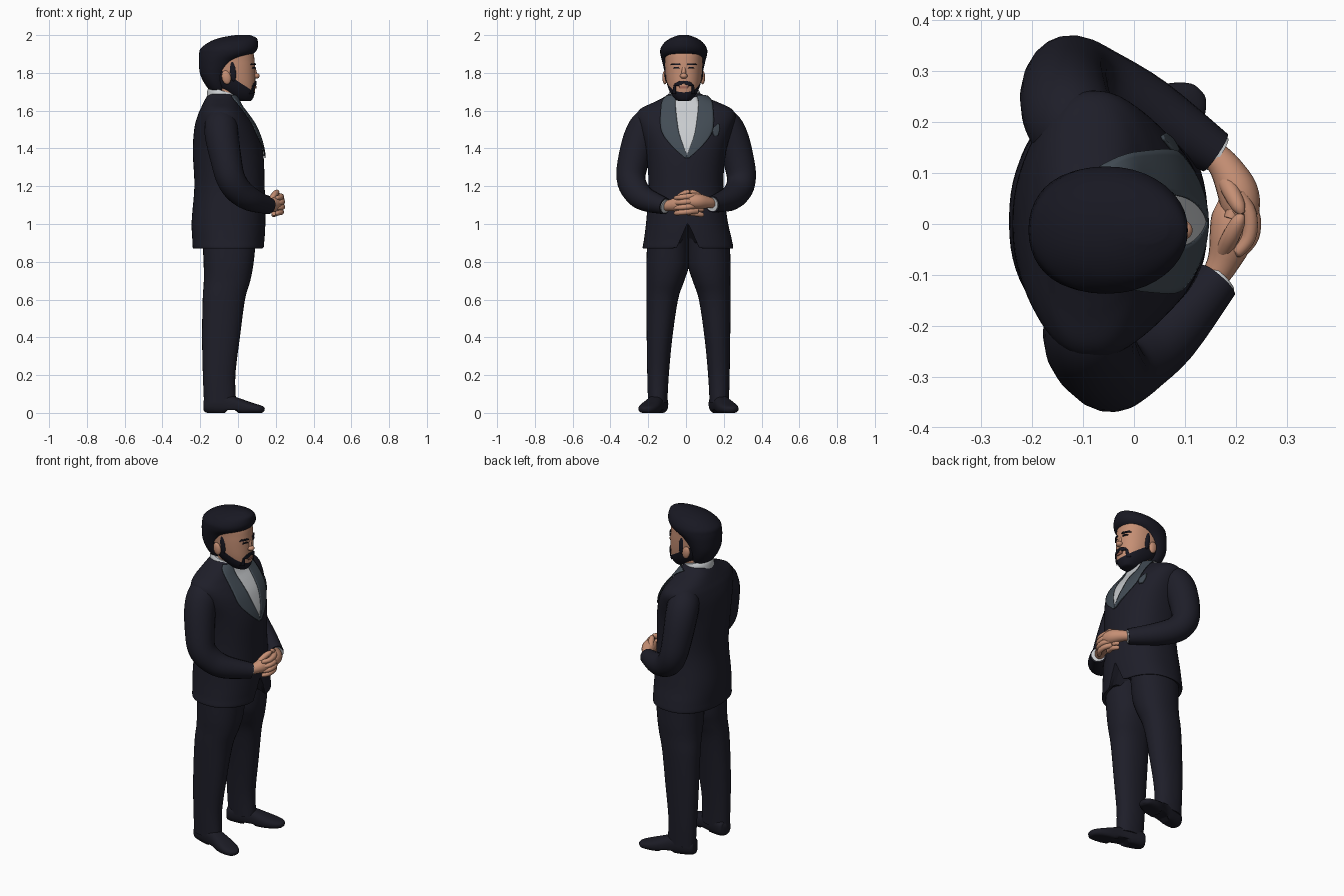
import bpy, bmesh, math
from mathutils import Vector, Matrix
from mathutils.bvhtree import BVHTree

cube = bpy.data.objects.get("Cube")
if cube:
    bpy.data.objects.remove(cube)


def material(name, *rgb):
    m = bpy.data.materials.new(name)
    m.use_nodes = True
    m.diffuse_color = (*rgb, 1)
    bsdf = next(n for n in m.node_tree.nodes if n.type == 'BSDF_PRINCIPLED')
    bsdf.inputs["Base Color"].default_value = (*rgb, 1)
    return m


SUIT = material("navy suit", .013, .013, .022)
SLATE = material("slate lapel", .055, .072, .09)
SHIRT = material("white shirt", .58, .6, .62)
SKIN = material("skin", .56, .275, .175)
HAIR = material("black hair", .009, .009, .016)
SHOE = material("dark shoe leather", .011, .011, .018)
LIP = material("lip", .36, .14, .1)


def finish(name, bm, *mats, angle=50):
    bmesh.ops.recalc_face_normals(bm, faces=bm.faces)
    me = bpy.data.meshes.new(name)
    bm.to_mesh(me)
    bm.free()
    for m in mats:
        me.materials.append(m)
    me.shade_smooth()
    me.set_sharp_from_angle(angle=math.radians(angle))
    ob = bpy.data.objects.new(name, me)
    bpy.context.collection.objects.link(ob)
    return ob


def smooth_rows(rows, steps):
    """Catmull-Rom interpolation of number tuples."""
    out = []
    for i in range(len(rows) - 1):
        a, b, c, d = (rows[max(0, min(len(rows) - 1, i + k))] for k in (-1, 0, 1, 2))
        for s in range(steps):
            t = s / steps
            out.append([q + t / 2 * (r - p + t * (2*p - 5*q + 4*r - w + t * (3*(q - r) + w - p)))
                        for p, q, r, w in zip(a, b, c, d)])
    return out + [list(rows[-1])]


def sweep(rows, path=False, power=2, n=32, steps=5, warp=None):
    """Rows are x, y, z, half width, half depth; level rings, or rings across a path."""
    bm = bmesh.new()
    rows = smooth_rows(rows, steps)
    pts = [Vector(r[:3]) for r in rows]
    side, up, rings = Vector((1, 0, 0)), Vector((0, 1, 0)), []
    for i, r in enumerate(rows):
        if path:
            t = (pts[min(i + 1, len(pts) - 1)] - pts[max(i - 1, 0)]).normalized()
            side = t.cross((0, 0, 1)) if i == 0 else side - t * side.dot(t)
            side.normalize()
            up = side.cross(t)
        ring = []
        for k in range(n):
            a = math.tau * k / n
            c, s = math.cos(a), math.sin(a)
            u = math.copysign(abs(c) ** (2 / power), c) * max(r[3], .001)
            v = math.copysign(abs(s) ** (2 / power), s) * max(r[4], .001)
            ring.append(bm.verts.new(pts[i] + side * u + up * v))
        rings.append(ring)
    for p, q in zip(rings, rings[1:]):
        for k in range(n):
            bm.faces.new((p[k], p[k - 1], q[k - 1], q[k]))
    for ring, c in ((rings[0], pts[0]), (rings[-1], pts[-1])):
        mid = bm.verts.new(c)
        for k in range(n):
            bm.faces.new((ring[k], ring[k - 1], mid))
    if warp:
        for v in bm.verts:
            v.co = warp(v.co)
    return bm


def tube(name, mat, *rows):
    rows = [(*r, r[3]) for r in rows]
    return finish(name, sweep(rows, path=True, n=20, steps=4), mat)


def ball(name, mat, center, size, tilt=0):
    bm = bmesh.new()
    m = Matrix.Translation(center) @ Matrix.Rotation(tilt, 4, 'Y') @ Matrix.Diagonal((*size, 1))
    bmesh.ops.create_uvsphere(bm, u_segments=24, v_segments=14, radius=1, matrix=m)
    return finish(name, bm, mat)


def drape(name, mat, target, rows, lift=.004, across=8):
    """Thin plate laid on the target's front; rows are z, y from, y to."""
    tree = BVHTree.FromPolygons([v.co for v in target.data.vertices],
                                [p.vertices for p in target.data.polygons])
    bm, grid = bmesh.new(), []
    for z, y0, y1 in smooth_rows(rows, 6):
        line = []
        for k in range(across + 1):
            y = y0 + (y1 - y0) * k / across
            hit, normal, _, _ = tree.ray_cast(Vector((1, y, z)), Vector((-1, 0, 0)))
            line.append(bm.verts.new(hit + normal * lift) if hit else None)
        grid.append(line)
    for p, q in zip(grid, grid[1:]):
        for k in range(across):
            quad = (p[k], p[k + 1], q[k + 1], q[k])
            if all(quad):
                bm.faces.new(quad)
    ob = finish(name, bm, mat)
    mod = ob.modifiers.new("thickness", 'SOLIDIFY')
    mod.thickness, mod.offset = .006, 0
    return ob


# Jacket body, with the front hem cut away in a narrow inverted V
def cutaway(p):
    if p.x > 0 and p.z < 1.01:
        p.z = max(p.z, 1.01 - 2.3 * abs(p.y - .01))
    return p


jacket = finish("jacket_body", sweep([
    (-.05, .01, .9, .15, .2), (-.05, .01, .87, .186, .238), (-.05, .01, .92, .192, .232),
    (-.05, .005, 1.02, .195, .215), (-.045, 0, 1.2, .186, .198), (-.053, 0, 1.38, .186, .212),
    (-.067, 0, 1.5, .165, .245), (-.08, 0, 1.57, .135, .262), (-.087, 0, 1.61, .111, .24),
    (-.088, 0, 1.64, .096, .18), (-.087, -.003, 1.665, .084, .125), (-.085, -.005, 1.69, .07, .085)],
    power=2.3, n=64, steps=6, warp=cutaway), SUIT)

# Shirt front, lapels and pocket square
drape("shirt_front", SHIRT, jacket, [(1.67, -.065, .06), (1.6, -.07, .075), (1.5, -.05, .06),
                                     (1.42, -.026, .038), (1.36, 0, .012)])
for side, s in (("left", 1), ("right", -1)):
    edge = [(1.675, .05, .1), (1.63, .06, .133), (1.5, .045, .135), (1.42, .022, .086), (1.35, -.006, .012)]
    drape(side + "_lapel", SLATE, jacket, [(z, s * a + .005, s * b + .005) for z, a, b in edge], lift=.008)
drape("pocket_square", SLATE, jacket, [(1.465, .145, .165), (1.5, .14, .175), (1.53, .165, .172)])

# Sleeves set into the shoulders, with narrow cuffs
sleeves = {
    "left": [(-.1, .1, 1.545, .05), (-.11, .15, 1.54, .075), (-.125, .2, 1.525, .088), (-.135, .24, 1.46, .089),
             (-.135, .275, 1.35, .083), (-.12, .294, 1.245, .077), (-.07, .275, 1.175, .072),
             (.03, .225, 1.13, .063), (.16, .14, 1.105, .044)],
    "right": [(-.09, -.1, 1.545, .05), (-.09, -.15, 1.54, .075), (-.09, -.2, 1.525, .088), (-.085, -.24, 1.46, .089),
              (-.065, -.275, 1.35, .083), (-.04, -.292, 1.245, .077), (.005, -.265, 1.175, .072),
              (.07, -.215, 1.13, .063), (.165, -.11, 1.095, .044)]}
for side, rows in sleeves.items():
    tube(side + "_sleeve", SUIT, *rows)
    end, before = Vector(rows[-1][:3]), Vector(rows[-2][:3])
    d = (end - before).normalized()
    tube(side + "_cuff", SHIRT, (*(end - d * .02), .037), (*(end + d * .006), .037))

# Clasped hands: the left folded over the right
tube("left_palm", SKIN, (.155, .14, 1.11, .026), (.18, .11, 1.115, .032), (.203, .065, 1.12, .04),
     (.21, .025, 1.12, .036), (.205, .005, 1.115, .02))
tube("right_palm", SKIN, (.155, -.11, 1.095, .026), (.175, -.075, 1.1, .032), (.19, -.03, 1.105, .042),
     (.19, .02, 1.105, .038), (.185, .05, 1.1, .02))
for i, finger in enumerate(("index", "middle", "ring", "little")):
    z, out = 1.15 - .027 * i, .006 * (1.5 - abs(i - 1.5))
    tube(f"left_{finger}_finger", SKIN, (.205, .06, z, .014), (.226 + out, .02, z - .003, .015),
         (.226 + out, -.025, z - .008, .014), (.205 + out, -.055, z - .012, .011), (.2 + out, -.06, z - .012, .004))
    tube(f"right_{finger}_finger", SKIN, (.19, .01, z - .01, .014), (.2, .05, z - .014, .014),
         (.187, .085, z - .02, .012), (.182, .09, z - .02, .004))
for side, s in (("left", 1), ("right", -1)):
    tube(side + "_thumb", SKIN, (.175, .02 + s * .075, 1.12, .016), (.19, .02 + s * .045, 1.15, .017),
         (.205, .02 + s * .015, 1.168, .014), (.212, .02, 1.172, .006))


# Trouser legs and shoes
def arch(p):
    p.z = max(p.z, .014 if -.07 < p.x < .0 else 0)
    return p


for side, s in (("left", 1), ("right", -1)):
    legs = [(-.095, .163, .055, .085, .051), (-.1, .161, .2, .086, .057), (-.09, .153, .4, .1, .068),
            (-.075, .139, .6, .112, .084), (-.058, .122, .7, .123, .1), (-.05, .11, .79, .132, .113),
            (-.045, .108, .96, .145, .108)]
    finish(side + "_trouser_leg", sweep([(x, s * y + .013, *r) for x, y, *r in legs], power=2.2), SUIT)
    shoe = [(-.178, .145, .045, .02, .03), (-.165, .148, .045, .042, .045), (-.1, .162, .048, .047, .055),
            (-.03, .178, .04, .046, .048), (.04, .2, .028, .054, .036), (.09, .217, .022, .05, .026),
            (.125, .231, .018, .034, .018), (.138, .236, .015, .008, .008)]
    finish(side + "_shoe", sweep([(x, s * y + .013, *r) for x, y, *r in shoe], path=True, power=2.5, warp=arch), SHOE)


# Neck and shirt collar, lower at the front
def slope(p):
    p.z -= .3 * (p.x + .07)
    return p


finish("neck", sweep([(-.07, -.008, 1.58, .068, .068), (-.06, -.01, 1.67, .064, .066), (-.055, -.012, 1.76, .07, .07)]), SKIN)
finish("shirt_collar", sweep([(-.078, -.008, 1.63, .088, .092), (-.078, -.008, 1.68, .084, .086),
                              (-.075, -.008, 1.702, .076, .078)], warp=slope), SHIRT)

# Head, split along the jaw into skin and beard
Y = -.012
bm = sweep([(.035, Y, 1.65, .025, .02), (.025, Y, 1.658, .05, .042), (.008, Y, 1.69, .08, .068),
            (-.02, Y, 1.735, .111, .087), (-.04, Y, 1.79, .131, .097), (-.045, Y, 1.86, .133, .1),
            (-.05, Y, 1.92, .125, .098), (-.05, Y, 1.97, .07, .06)], power=2.25, n=48, steps=6)
jaw, slant = Vector((.085, 0, 1.7)), Vector((.65, 0, 1))
bmesh.ops.bisect_plane(bm, geom=bm.verts[:] + bm.edges[:] + bm.faces[:], plane_co=jaw, plane_no=slant)
for f in bm.faces:
    f.material_index = int((f.calc_center_median() - jaw).dot(slant) < 0)
head = finish("head", bm, SKIN, HAIR)

# Facial features
ball("nose_bridge", SKIN, (.084, Y, 1.81), (.014, .012, .035), -.25)
ball("nose_tip", SKIN, (.094, Y, 1.784), (.021, .02, .015))
drape("lower_lip", LIP, head, [(1.73, Y - .024, Y + .024), (1.717, Y - .018, Y + .018)])
for side, s in (("left", 1), ("right", -1)):
    def feature(part, mat, rows):
        drape(f"{side}_{part}", mat, head, [(z, Y + s * a, Y + s * b) for z, a, b in rows])
    feature("moustache", HAIR, [(1.757, .0, .02), (1.745, .0, .042), (1.732, .024, .05)])
    feature("mouth_corner_beard", HAIR, [(1.735, .04, .05), (1.69, .04, .056)])
    feature("eyebrow", HAIR, [(1.85, .022, .058), (1.841, .016, .066)])
    feature("eye", HAIR, [(1.831, .028, .048), (1.824, .022, .054)])
    ball(side + "_ear", SKIN, (-.062, Y + s * .1, 1.776), (.024, .013, .037), -.2)
    ball(side + "_sideburn", HAIR, (-.028, Y + s * .092, 1.815), (.018, .011, .06), -.1)

# Swept hair, higher at the front
finish("hair", sweep([
    (-.105, Y, 1.695, .03, .045), (-.107, Y, 1.71, .046, .066), (-.119, Y, 1.75, .062, .086),
    (-.122, Y, 1.8, .08, .1), (-.1, Y, 1.86, .107, .114), (-.063, Y, 1.9, .143, .124),
    (-.047, Y, 1.93, .15, .122), (-.024, Y, 1.963, .129, .1), (.0, Y, 1.985, .098, .066),
    (.025, Y, 2, .04, .025)], power=2.1, n=40), HAIR)
